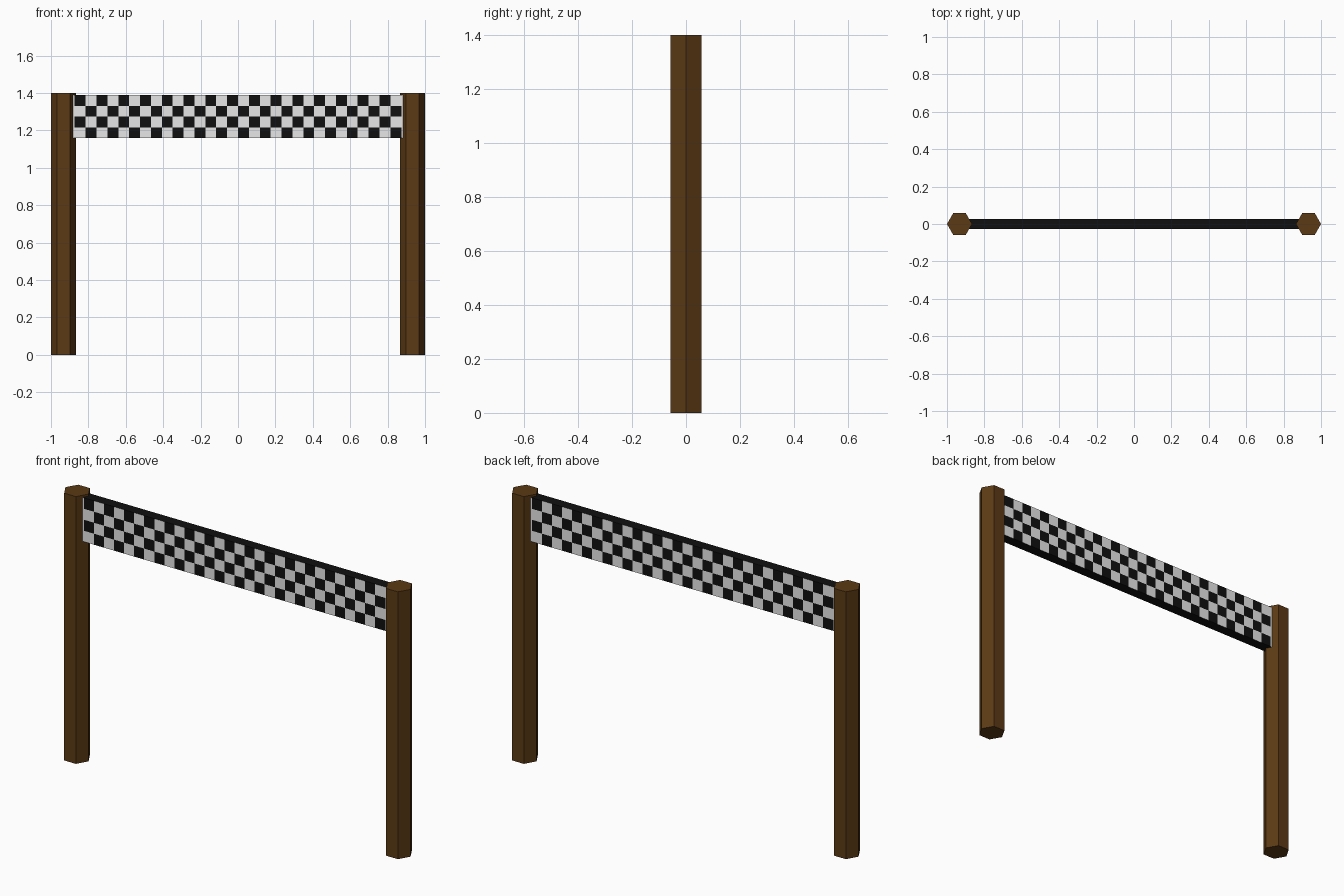
import bpy, bmesh, math

if "Cube" in bpy.data.objects:
    bpy.data.objects.remove(bpy.data.objects["Cube"])


def material(name, rgb):
    m = bpy.data.materials.new(name)
    m.diffuse_color = (*rgb, 1)
    m.use_nodes = True
    m.node_tree.nodes["Principled BSDF"].inputs["Base Color"].default_value = m.diffuse_color
    return m


def add_object(name, bm, mats):
    bmesh.ops.recalc_face_normals(bm, faces=bm.faces)
    mesh = bpy.data.meshes.new(name)
    bm.to_mesh(mesh)
    bm.free()
    for m in mats:
        mesh.materials.append(m)
    obj = bpy.data.objects.new(name, mesh)
    bpy.context.collection.objects.link(obj)
    return obj


wood = material("brown wood", (0.105, 0.042, 0.007))
black = material("checker black", (0.005, 0.005, 0.005))
white = material("checker white", (0.8, 0.8, 0.8))


# Hexagonal posts with corners pointing along x
def post(name, cx, r=0.067, height=1.4):
    bm = bmesh.new()
    ring = [bm.verts.new((cx + r * math.cos(i * math.pi / 3),
                          r * math.sin(i * math.pi / 3), 0)) for i in range(6)]
    base = bm.faces.new(ring)
    top = bmesh.ops.extrude_face_region(bm, geom=[base], use_keep_orig=True)["geom"]
    bmesh.ops.translate(bm, vec=(0, 0, height),
                        verts=[v for v in top if isinstance(v, bmesh.types.BMVert)])
    add_object(name, bm, [wood])


post("left_post", -0.933)
post("right_post", 0.933)

# Checkered banner: a thin box cut into cells on front and back
COLS, ROWS = 30, 4
X0, CELL = -0.873, 0.0582
Z0, Z1 = 1.159, 1.389
ROW = (Z1 - Z0) / ROWS
bm = bmesh.new()
bmesh.ops.create_cube(bm, size=1)
bmesh.ops.scale(bm, vec=(1.764, 0.056, Z1 - Z0), verts=bm.verts)
bmesh.ops.translate(bm, vec=(0, 0, (Z0 + Z1) / 2), verts=bm.verts)


def cut(co, no):
    bmesh.ops.bisect_plane(bm, geom=bm.verts[:] + bm.edges[:] + bm.faces[:],
                           plane_co=co, plane_no=no)


for i in range(COLS + 1):
    cut((X0 + i * CELL, 0, 0), (1, 0, 0))
for j in range(1, ROWS):
    cut((0, 0, Z0 + j * ROW), (0, 0, 1))

# Edges are black, both sides start with black at their own upper left
bm.normal_update()
for f in bm.faces:
    if abs(f.normal.y) < 0.5:
        continue
    c = f.calc_center_median()
    x = c.x if f.normal.y < 0 else -c.x
    col = math.floor((x - X0) / CELL)
    row = math.floor((Z1 - c.z) / ROW)
    outside = col < 0 or col >= COLS
    f.material_index = 1 if outside or (col + row) % 2 else 0
add_object("checkered_banner", bm, [black, white])
